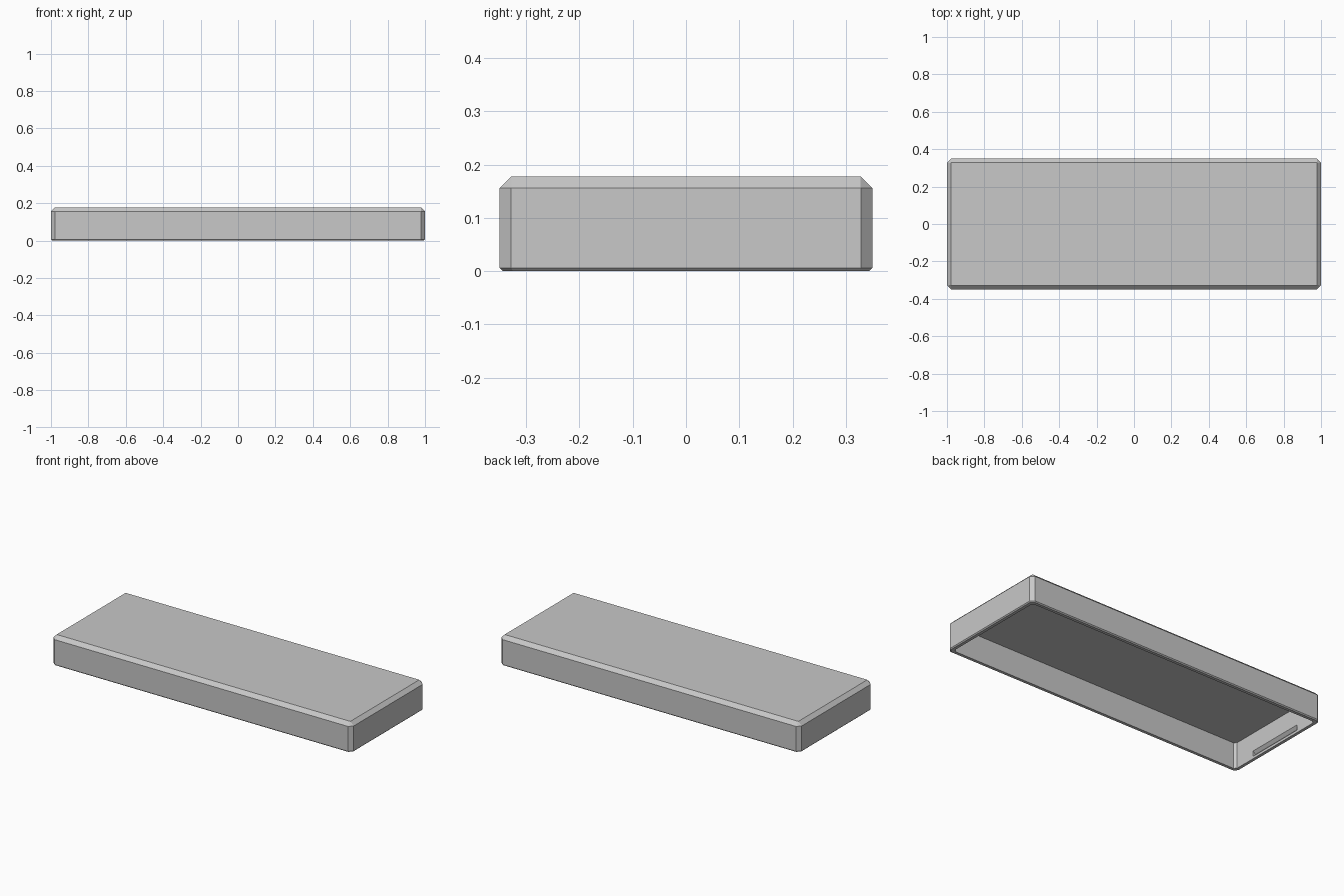
import bpy
import bmesh

if "Cube" in bpy.data.objects:
    bpy.data.objects.remove(bpy.data.objects["Cube"])

HX, HY, H = 1.0, 0.35, 0.178   # outer half sizes and height
CHAMFER, FOOT, WALL = 0.022, 0.006, 0.024

grey = bpy.data.materials.new("grey plastic")
grey.use_nodes = True
colour = (0.58, 0.58, 0.58, 1)
grey.diffuse_color = colour
grey.node_tree.nodes["Principled BSDF"].inputs["Base Color"].default_value = colour


def ring(bm, inset, cut, z):
    """Rectangle with clipped corners, inset from the outer size."""
    x, y = HX - inset, HY - inset
    pts = [(x, cut - y), (x, y - cut), (x - cut, y), (cut - x, y),
           (-x, y - cut), (-x, cut - y), (cut - x, -y), (x - cut, -y)]
    return [bm.verts.new((px, py, z)) for px, py in pts]


def make_object(name, bm):
    bmesh.ops.recalc_face_normals(bm, faces=bm.faces)
    mesh = bpy.data.meshes.new(name)
    bm.to_mesh(mesh)
    bm.free()
    mesh.materials.append(grey)
    obj = bpy.data.objects.new(name, mesh)
    bpy.context.collection.objects.link(obj)
    return obj


# Hollow lid: ceiling, inner walls, bottom rim, outer walls, chamfered top
bm = bmesh.new()
inner = 0.014
rings = [ring(bm, WALL, inner, H - CHAMFER),
         ring(bm, WALL, inner, 0),
         ring(bm, FOOT, CHAMFER - FOOT / 2, 0),
         ring(bm, 0, CHAMFER, FOOT),
         ring(bm, 0, CHAMFER, H - CHAMFER),
         ring(bm, CHAMFER, 0.001, H)]
for low, high in zip(rings, rings[1:]):
    for i in range(8):
        j = (i + 1) % 8
        bm.faces.new((low[i], low[j], high[j], high[i]))
bm.faces.new(rings[0])
bm.faces.new(rings[-1])
lid = make_object("lid", bm)

# V-shaped snap grooves in the inner end walls
for side, label in ((-1, "right"), (1, "left")):
    bm = bmesh.new()
    wall, depth, mid, length = HX - WALL, 0.016, 0.031, 0.18
    profile = [(wall - depth, mid + 2 * depth), (wall + depth, mid),
               (wall - depth, mid - 2 * depth)]
    ends = [[bm.verts.new((side * x, y, z)) for x, z in profile]
            for y in (-length, length)]
    for end in ends:
        bm.faces.new(end)
    for i in range(3):
        j = (i + 1) % 3
        bm.faces.new((ends[0][i], ends[0][j], ends[1][j], ends[1][i]))
    cutter = make_object(label + "_groove_cutter", bm)
    cutter.hide_render = True
    cutter.hide_set(True)
    cut = lid.modifiers.new(label + " groove", "BOOLEAN")
    cut.operation = "DIFFERENCE"
    cut.solver = "EXACT"
    cut.object = cutter
